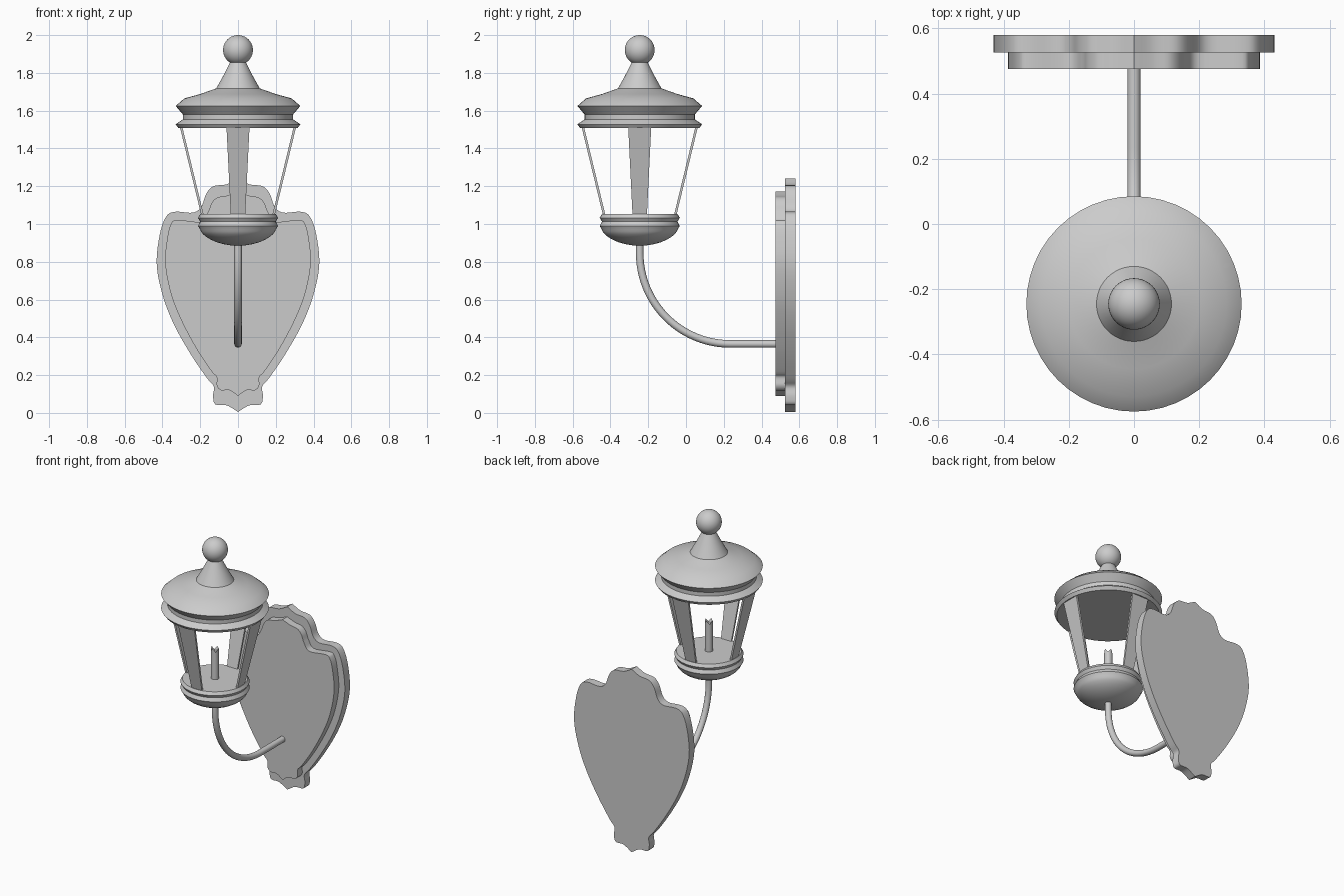
import bpy, bmesh, math
from mathutils import Vector, Matrix

cube = bpy.data.objects.get("Cube")
if cube:
    bpy.data.objects.remove(cube, do_unlink=True)

AXIS_Y = -0.245  # centre line of the lantern

metal = bpy.data.materials.new("grey metal")
metal.use_nodes = True
GREY = (0.6, 0.6, 0.6, 1)
metal.diffuse_color = GREY
metal.node_tree.nodes["Principled BSDF"].inputs["Base Color"].default_value = GREY


def finish(name, bm, smooth=30):
    bmesh.ops.recalc_face_normals(bm, faces=bm.faces)
    mesh = bpy.data.meshes.new(name)
    bm.to_mesh(mesh)
    bm.free()
    obj = bpy.data.objects.new(name, mesh)
    bpy.context.collection.objects.link(obj)
    mesh.materials.append(metal)
    if smooth:
        bpy.ops.object.select_all(action='DESELECT')
        obj.select_set(True)
        bpy.context.view_layer.objects.active = obj
        bpy.ops.object.shade_smooth_by_angle(angle=math.radians(smooth))
    return obj


def lathe(name, profile, steps=48):
    """Spin (radius, height) points around the lantern axis."""
    bm = bmesh.new()
    verts = [bm.verts.new((r, AXIS_Y, z)) for r, z in profile]
    edges = [bm.edges.new(pair) for pair in zip(verts, verts[1:])]
    bmesh.ops.spin(bm, geom=verts + edges, cent=(0, AXIS_Y, 0), axis=(0, 0, 1),
                   angle=math.tau, steps=steps)
    bmesh.ops.remove_doubles(bm, verts=bm.verts, dist=1e-5)
    return finish(name, bm)


def smooth_path(points, n=5):
    """Catmull-Rom curve through the points."""
    p = [Vector(q) for q in points]
    p = [2 * p[0] - p[1]] + p + [2 * p[-1] - p[-2]]
    out = []
    for a, b, c, d in zip(p, p[1:], p[2:], p[3:]):
        for i in range(n):
            t = i / n
            out.append(0.5 * (2 * b + (c - a) * t + (2 * a - 5 * b + 4 * c - d) * t * t
                              + (3 * b - a - 3 * c + d) * t ** 3))
    return out + [p[-2]]


def shield(name, half, y0, y1):
    """Mirror half an outline and extrude it along y."""
    right = smooth_path(half)
    left = [Vector((-q.x, q.y)) for q in reversed(right[1:-1])]
    bm = bmesh.new()
    face = bm.faces.new([bm.verts.new((q.x, y0, q.y)) for q in right + left])
    new = bmesh.ops.extrude_face_region(bm, geom=[face])["geom"]
    bmesh.ops.translate(bm, vec=(0, y1 - y0, 0),
                        verts=[v for v in new if isinstance(v, bmesh.types.BMVert)])
    return finish(name, bm)


# Wall plate in two layers
shield("wall_plate_back",
       [(0, 0.005), (0.06, 0.04), (0.12, 0.045), (0.132, 0.09), (0.128, 0.14), (0.165, 0.185),
        (0.25, 0.31), (0.335, 0.46), (0.395, 0.61), (0.43, 0.78), (0.415, 0.94), (0.38, 1.04),
        (0.33, 1.065), (0.24, 1.06), (0.195, 1.09), (0.168, 1.16), (0.13, 1.2), (0.06, 1.21),
        (0, 1.24)], 0.525, 0.58)
shield("wall_plate_front",
       [(0, 0.09), (0.045, 0.12), (0.09, 0.12), (0.112, 0.145), (0.113, 0.19), (0.14, 0.22),
        (0.22, 0.34), (0.3, 0.49), (0.355, 0.63), (0.385, 0.79), (0.375, 0.92), (0.355, 1.0),
        (0.32, 1.022), (0.2, 1.012), (0.16, 1.06), (0.14, 1.11), (0.11, 1.14), (0.06, 1.15),
        (0, 1.172)], 0.475, 0.525)

# Curved arm: drop, quarter bend, straight run into the wall plate
BEND, ARM_R, SIDES = 0.48, 0.02, 16
centre = Vector((0, AXIS_Y + BEND, 0.365 + BEND))
path = [(Vector((0, AXIS_Y, 0.92)), 0)]
for i in range(25):
    a = math.pi / 2 * i / 24
    path.append((centre - BEND * Vector((0, math.cos(a), math.sin(a))), a))
path.append((Vector((0, 0.48, 0.365)), math.pi / 2))
bm = bmesh.new()
rings = []
for pos, a in path:
    side = Vector((0, math.cos(a), math.sin(a)))
    rings.append([bm.verts.new(pos + ARM_R * (Vector((1, 0, 0)) * math.cos(t) + side * math.sin(t)))
                  for t in (math.tau * k / SIDES for k in range(SIDES))])
for lo, hi in zip(rings, rings[1:]):
    for k in range(SIDES):
        j = (k + 1) % SIDES
        bm.faces.new((lo[k], lo[j], hi[j], hi[k]))
bm.faces.new(rings[0])
bm.faces.new(rings[-1])
finish("curved_arm", bm)

# Lantern base: rounded bowl below two ridges and a flat floor
bowl = [(0.2 * math.sin(a), 0.97 - 0.085 * math.cos(a) ** 1.3)
        for a in (math.pi / 2 * i / 8 for i in range(8))]
lathe("lantern_base", bowl + [(0.2, 0.97), (0.212, 0.99), (0.2, 1.013), (0.212, 1.033),
                              (0.2, 1.053), (0, 1.053)])

# Lantern roof: two rims and a flared cone
lathe("lantern_roof", [(0, 1.507), (0.315, 1.507), (0.33, 1.528), (0.292, 1.554), (0.292, 1.58),
                       (0.33, 1.625), (0.284, 1.665), (0.2, 1.688), (0.115, 1.718),
                       (0.078, 1.785), (0.042, 1.855), (0, 1.855)])

# Ball finial
bm = bmesh.new()
bmesh.ops.create_uvsphere(bm, u_segments=40, v_segments=20, radius=0.079,
                          matrix=Matrix.Translation((0, AXIS_Y, 1.921)))
finish("ball_finial", bm, 60)

# Four tapered struts
for i, label in enumerate(("front", "left", "back", "right")):
    bm = bmesh.new()
    corners = [bm.verts.new((s * w, -r + d, z))
               for z, r, w in ((1.045, 0.194, 0.038), (1.515, 0.308, 0.061))
               for s, d in ((-1, 0), (1, 0), (1, 0.013), (-1, 0.013))]
    bmesh.ops.convex_hull(bm, input=corners)
    bm.transform(Matrix.Translation((0, AXIS_Y, 0)) @ Matrix.Rotation(i * math.pi / 2, 4, 'Z'))
    finish(label + "_strut", bm, 0)

# Candle with a notched top
bm = bmesh.new()
bmesh.ops.create_cone(bm, cap_ends=True, segments=16, radius1=0.025, radius2=0.025, depth=0.2,
                      matrix=Matrix.Translation((0, AXIS_Y, 1.15)))
top = [f for f in bm.faces if f.normal.z > 0.9]
bmesh.ops.inset_region(bm, faces=top, thickness=0.008)
for v in top[0].verts:
    v.co.z -= 0.015
for v in bm.verts:
    if v.co.z > 1.249:
        angle = math.atan2(v.co.y - AXIS_Y, v.co.x)
        v.co.z += 0.012 * math.cos(4 * angle)
finish("candle", bm)
